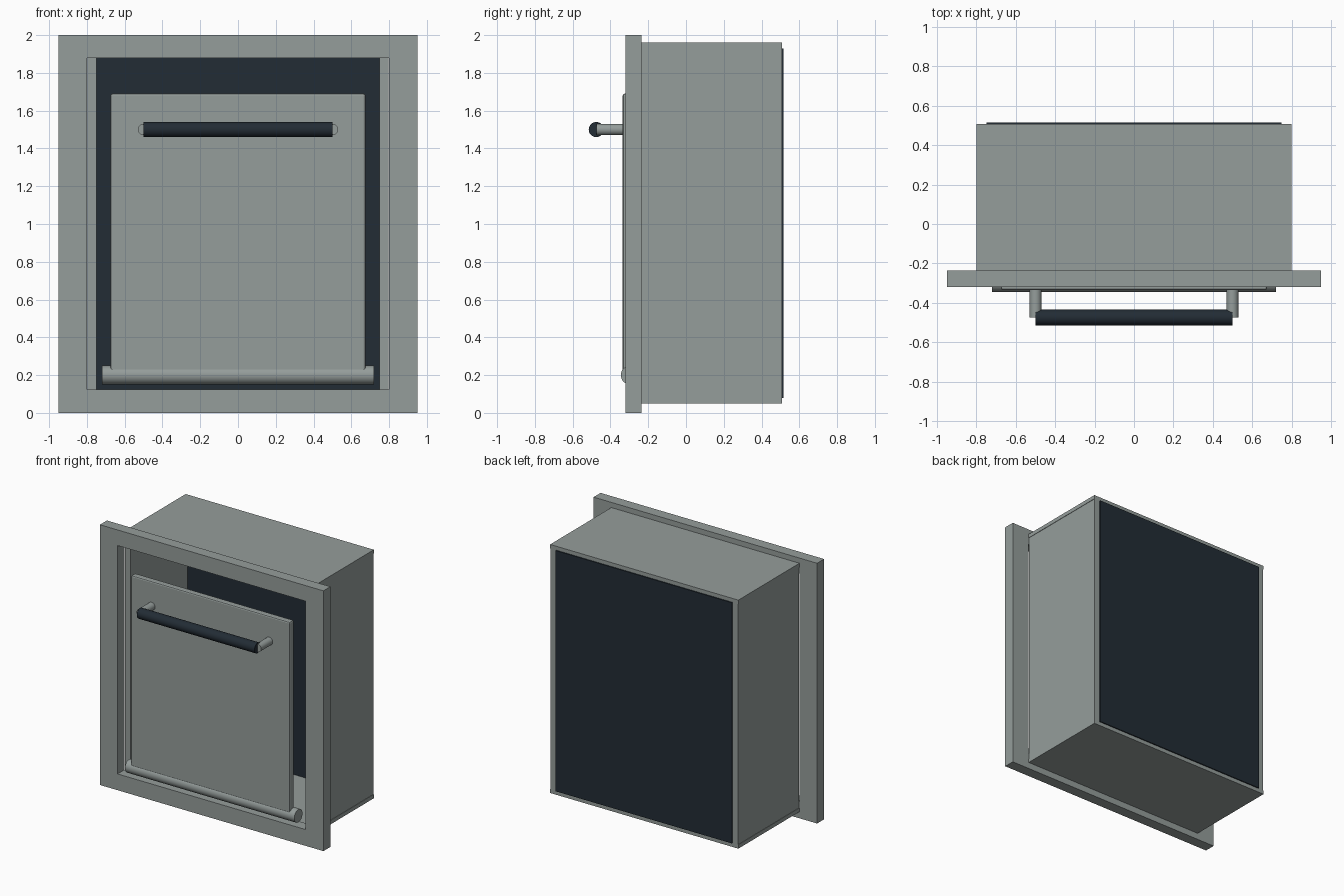
import bpy, math

if "Cube" in bpy.data.objects:
    bpy.data.objects.remove(bpy.data.objects["Cube"])

def material(name, rgb):
    m = bpy.data.materials.new(name)
    m.diffuse_color = (*rgb, 1)
    m.use_nodes = True
    m.node_tree.nodes["Principled BSDF"].inputs["Base Color"].default_value = m.diffuse_color
    return m

GREY = material("grey_metal", (0.30, 0.337, 0.328))
DARK = material("dark_slate", (0.016, 0.025, 0.035))

def box(name, x, y, z, mat, bevel=0):
    """Box given as (min, max) ranges on each axis."""
    bpy.ops.mesh.primitive_cube_add(size=1, location=[sum(r) / 2 for r in (x, y, z)])
    o = bpy.context.object
    o.name = name
    o.scale = [r[1] - r[0] for r in (x, y, z)]
    bpy.ops.object.transform_apply(location=False, rotation=False, scale=True)
    o.data.materials.append(mat)
    if bevel:
        b = o.modifiers.new("bevel", 'BEVEL')
        b.width, b.segments = bevel, 2
    return o

def rod(name, centre, radius, length, axis, mat):
    """Cylinder lying along x or y."""
    rot = (0, math.pi / 2, 0) if axis == 'x' else (math.pi / 2, 0, 0)
    bpy.ops.mesh.primitive_cylinder_add(vertices=32, radius=radius, depth=length,
                                        location=centre, rotation=rot)
    o = bpy.context.object
    o.name = name
    o.data.materials.append(mat)
    bpy.ops.object.shade_smooth_by_angle(angle=math.radians(35))
    return o

FRONT, FRAME_BACK, BACK = -0.32, -0.235, 0.507

# Frame stiles, cabinet sides and handle posts, mirrored left and right
for side, s in (("left", -1), ("right", 1)):
    def span(a, b):
        return tuple(sorted((s * a, s * b)))
    box(side + "_stile", span(0.80, 0.95), (FRONT, FRAME_BACK), (0, 2), GREY)
    box(side + "_cabinet_side", span(0.75, 0.797), (FRAME_BACK, BACK), (0.08, 1.93), GREY)
    rod(side + "_handle_post", (s * 0.5, -0.40, 1.5), 0.03, 0.15, 'y', GREY)

# Frame rails
box("bottom_rail", (-0.8, 0.8), (FRONT, FRAME_BACK), (0, 0.125), GREY)
box("top_rail", (-0.8, 0.8), (FRONT, FRAME_BACK), (1.88, 2), GREY)

# Cabinet floor, roof and dark back panel
box("cabinet_floor", (-0.8, 0.8), (FRAME_BACK, BACK), (0.05, 0.08), GREY)
box("cabinet_roof", (-0.8, 0.8), (FRAME_BACK, BACK), (1.93, 1.96), GREY)
box("back_panel", (-0.75, 0.75), (0.455, 0.515), (0.08, 1.93), DARK)

# Door with its hinge rod and handle bar
box("door", (-0.675, 0.675), (-0.335, -0.285), (0.2, 1.69), GREY, 0.01)
rod("hinge_rod", (0, -0.295, 0.2), 0.05, 1.44, 'x', GREY)
rod("handle_bar", (0, -0.475, 1.5), 0.04, 1.0, 'x', DARK)
